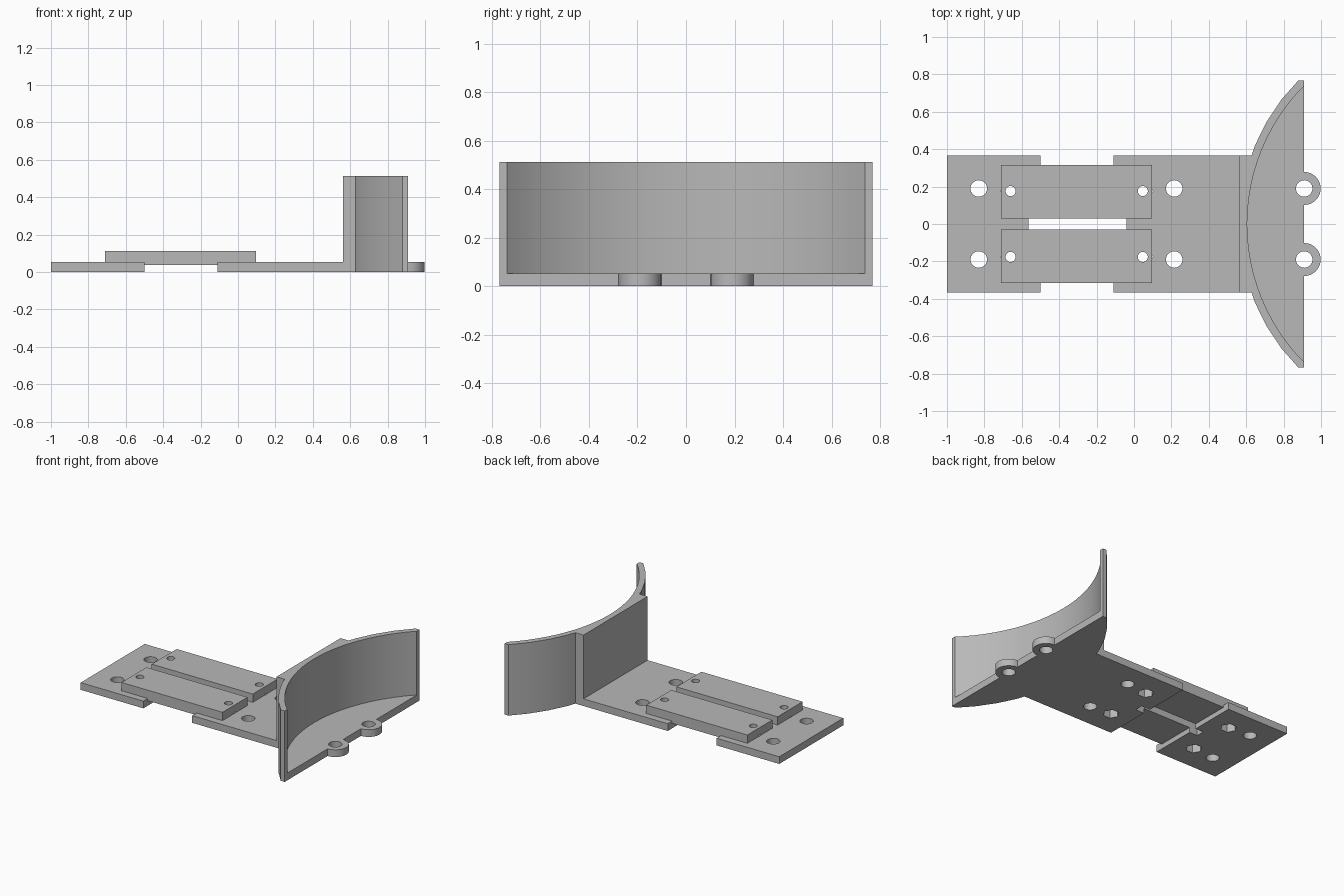
import bpy, bmesh
from math import sin, cos, radians, pi

if "Cube" in bpy.data.objects:
    bpy.data.objects.remove(bpy.data.objects["Cube"], do_unlink=True)

gray = bpy.data.materials.new("plain_gray")
gray.use_nodes = True
color = (0.48, 0.48, 0.48, 1)
gray.diffuse_color = color
gray.node_tree.nodes["Principled BSDF"].inputs["Base Color"].default_value = color

PLATE = 0.052           # plate thickness
HALF = 0.365            # plate half width
SLOT = 0.03             # half width of the centre slot
TIP_X = 0.91            # open side of the curved wall
CENTRE_X = 1.655        # centre of the wall's curve


def prism(name, outline, z0, z1):
    """Extrude a flat outline between two heights."""
    bm = bmesh.new()
    face = bm.faces.new([bm.verts.new((x, y, z0)) for x, y in outline])
    top = bmesh.ops.extrude_face_region(bm, geom=[face])["geom"]
    bmesh.ops.translate(bm, vec=(0, 0, z1 - z0),
                        verts=[v for v in top if isinstance(v, bmesh.types.BMVert)])
    bmesh.ops.recalc_face_normals(bm, faces=bm.faces)
    mesh = bpy.data.meshes.new(name)
    bm.to_mesh(mesh)
    bm.free()
    mesh.materials.append(gray)
    obj = bpy.data.objects.new(name, mesh)
    bpy.context.collection.objects.link(obj)
    return obj


def ring(x, y, r, n):
    return [(x + r * cos(2 * pi * i / n), y + r * sin(2 * pi * i / n)) for i in range(n)]


def box(x0, x1, y0, y1):
    return [(x0, y0), (x1, y0), (x1, y1), (x0, y1)]


def arc(r, step, count):
    """Points on the wall's curve, from +y to -y."""
    return [(CENTRE_X - r * cos(radians(step * k)), r * sin(radians(step * k)))
            for k in range(count, -count - 1, -1)]


def combine(target, other, operation):
    mod = target.modifiers.new(operation.lower(), 'BOOLEAN')
    mod.operation = operation
    mod.solver = 'EXACT'
    mod.object = other
    bpy.context.view_layer.objects.active = target
    bpy.ops.object.modifier_apply(modifier=mod.name)
    bpy.data.objects.remove(other, do_unlink=True)


# Outer curve, broken by the flat block behind it
outer = arc(1.0925, 7.5, 6)
upper = [(TIP_X, 0.768), (0.879, 0.768)] + [p for p in outer if HALF < p[1] < 0.768]
upper.append((0.628, HALF))
lower = [(x, -y) for x, y in reversed(upper)]

# Front plate, running out under the curved wall
bracket = prism("mounting_bracket", upper + [
    (-0.11, HALF), (-0.11, SLOT), (-0.04, SLOT),
    (-0.04, -SLOT), (-0.11, -SLOT), (-0.11, -HALF)] + lower, 0, PLATE)

# Curved wall with its flat back block
back = 0.5625
inner = [(TIP_X, -0.738)] + arc(1.05, 3.75, 11)[::-1] + [(TIP_X, 0.738)]
wall = prism("curved_wall",
             upper + [(back, HALF), (back, -HALF)] + lower + inner, 0, 0.512)
combine(bracket, wall, 'UNION')

# Separate end plate with its half of the slot
end_plate = prism("end_plate", [
    (-1, -HALF), (-0.5, -HALF), (-0.5, -SLOT), (-0.565, -SLOT),
    (-0.565, SLOT), (-0.5, SLOT), (-0.5, HALF), (-1, HALF)], 0, PLATE)
combine(bracket, end_plate, 'UNION')

# Bridging strips and screw ears on both sides
for side in (-1, 1):
    y0, y1 = sorted((side * SLOT, side * 0.315))
    combine(bracket, prism("bridge_strip", box(-0.71, 0.097, y0, y1), 0.036, 0.112), 'UNION')
    combine(bracket, prism("screw_ear", ring(TIP_X, side * 0.19, 0.088, 48), 0, PLATE), 'UNION')

# Plate holes, strip holes and hexagonal nut pockets
for side in (-1, 1):
    for x in (-0.83, 0.215, TIP_X):
        combine(bracket, prism("hole", ring(x, side * 0.19, 0.044, 32), -0.1, 0.2), 'DIFFERENCE')
    for x in (-0.66, 0.047):
        combine(bracket, prism("hole", ring(x, side * 0.176, 0.027, 24), -0.1, 0.2), 'DIFFERENCE')
        combine(bracket, prism("pocket", ring(x, side * 0.176, 0.054, 6), -0.1, 0.06), 'DIFFERENCE')

bpy.ops.object.select_all(action='DESELECT')
bracket.select_set(True)
bpy.context.view_layer.objects.active = bracket
bpy.ops.object.shade_smooth_by_angle(angle=radians(30))
